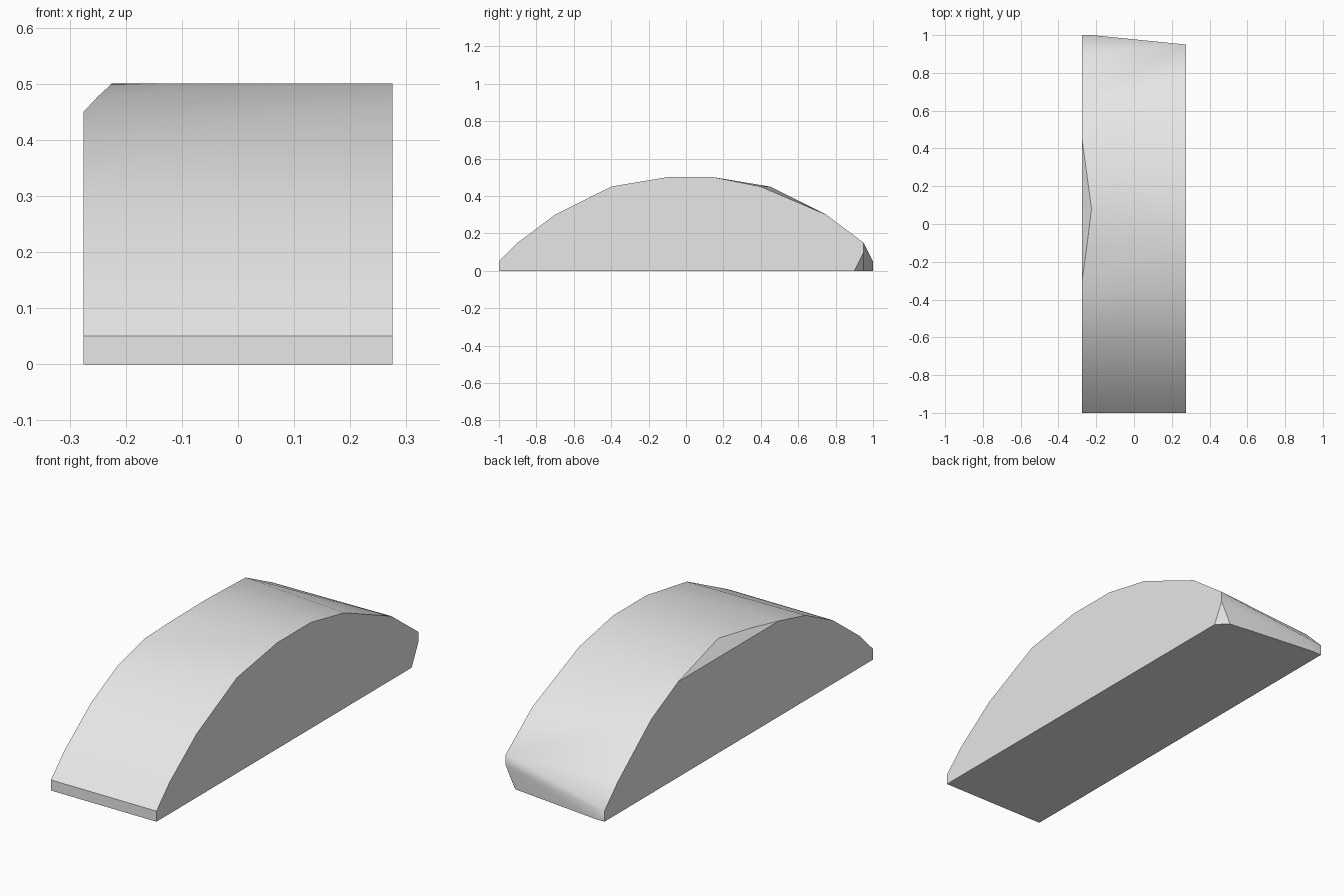
import bpy
import bmesh
import math

cube = bpy.data.objects.get("Cube")
if cube:
    bpy.data.objects.remove(cube, do_unlink=True)

HALF = 0.275    # half width of the block
CUT = 0.225     # where the corner chamfers meet the main faces

# Arched side outlines as (y, z), front to back
left_side = [(-1, 0), (-1, .05), (-.9, .15), (-.7, .3), (-.4, .45), (-.1, .5),
             (.15, .5), (.4, .45), (.75, .3), (.95, .15), (.95, .1), (.9, 0)]
right_side = [(-1, 0), (-1, .05), (-.9, .15), (-.7, .3), (-.5, .4), (-.3, .45),
              (.45, .45), (.65, .35), (.9, .15), (1, .05), (1, 0)]

points = [(HALF, y, z) for y, z in left_side]
points += [(-HALF, y, z) for y, z in right_side]
# Chamfered top edge on the right, and the slanted back end
points += [(-CUT, .08, .5), (-.25, -.12, .477),
           (CUT, .95, 0), (-CUT, 1, 0), (-CUT, 1, .05)]

# Wrap the outlines into one solid arched block
bm = bmesh.new()
for p in points:
    bm.verts.new(p)
hull = bmesh.ops.convex_hull(bm, input=bm.verts[:])
loose = {g for g in hull["geom_interior"] + hull["geom_unused"]
         if isinstance(g, bmesh.types.BMVert)}
bmesh.ops.delete(bm, geom=list(loose), context='VERTS')
bmesh.ops.dissolve_limit(bm, angle_limit=math.radians(0.5),
                         verts=bm.verts[:], edges=bm.edges[:])
bmesh.ops.recalc_face_normals(bm, faces=bm.faces[:])
mesh = bpy.data.meshes.new("arched_block")
bm.to_mesh(mesh)
bm.free()
block = bpy.data.objects.new("arched_block", mesh)
bpy.context.collection.objects.link(block)

# Plain light grey
grey = bpy.data.materials.new("light_grey")
grey.use_nodes = True
colour = (0.8, 0.8, 0.8, 1)
grey.diffuse_color = colour
grey.node_tree.nodes["Principled BSDF"].inputs["Base Color"].default_value = colour
mesh.materials.append(grey)

# Soft arch with crisp borders
bpy.ops.object.select_all(action='DESELECT')
block.select_set(True)
bpy.context.view_layer.objects.active = block
bpy.ops.object.shade_smooth_by_angle(angle=math.radians(30))
